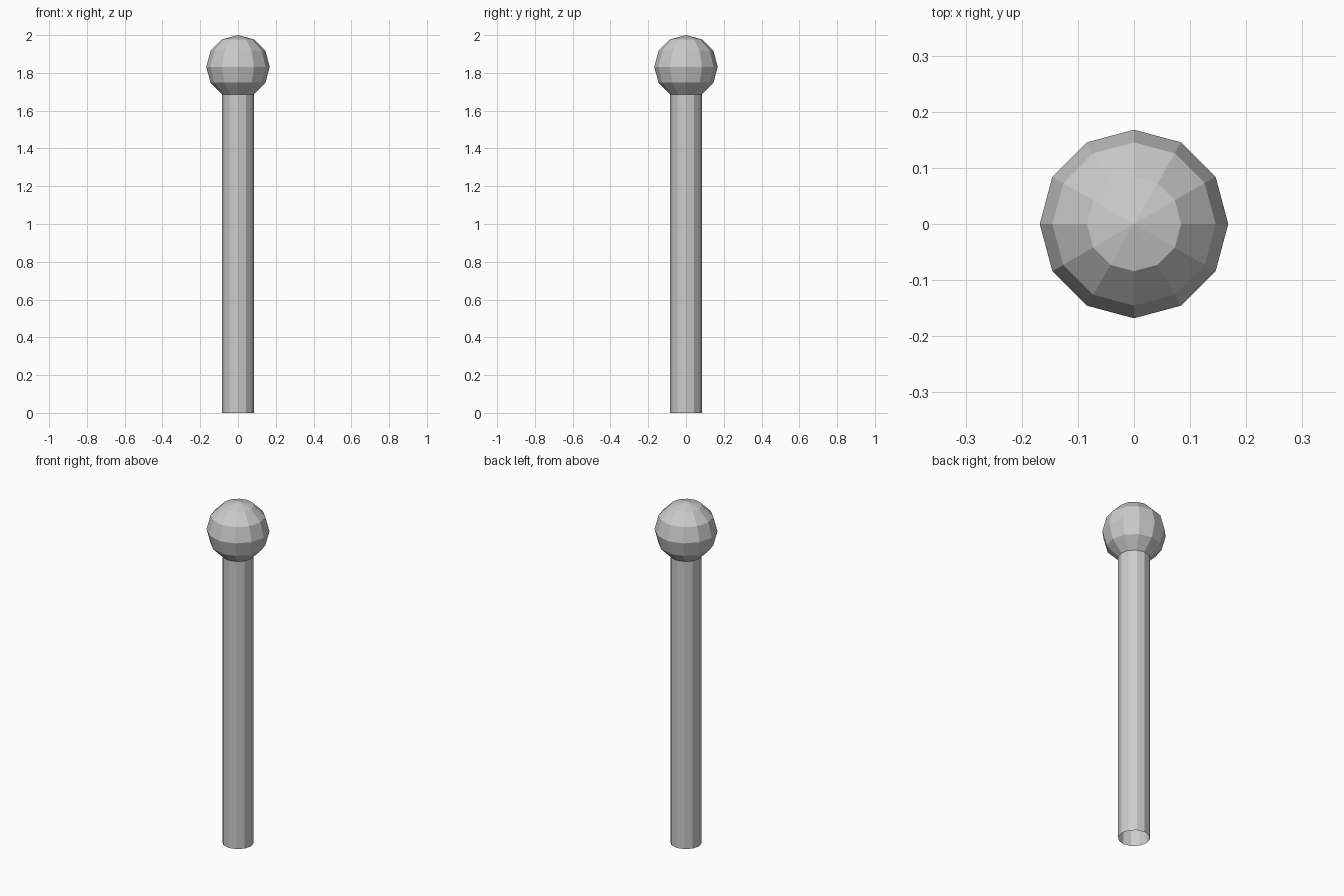
import bpy, bmesh
from math import sin, cos, pi

if "Cube" in bpy.data.objects:
    bpy.data.objects.remove(bpy.data.objects["Cube"])

SIDES = 12
R = 0.168            # ball radius
CENTRE = 2.0 - R     # ball centre height


def lathe(name, profile):
    """Revolve (radius, z) points around z; radius 0 closes to a point."""
    bm = bmesh.new()
    verts = [bm.verts.new((r, 0, z)) for r, z in profile]
    edges = [bm.edges.new(pair) for pair in zip(verts, verts[1:])]
    bmesh.ops.spin(bm, geom=verts + edges, axis=(0, 0, 1), cent=(0, 0, 0),
                   steps=SIDES, angle=2 * pi)
    bmesh.ops.remove_doubles(bm, verts=bm.verts, dist=1e-4)
    bmesh.ops.recalc_face_normals(bm, faces=bm.faces)
    # open surfaces: make sure the normals face outwards
    if sum(f.normal.x * f.calc_center_median().x +
           f.normal.y * f.calc_center_median().y for f in bm.faces) < 0:
        bmesh.ops.reverse_faces(bm, faces=bm.faces)
    mesh = bpy.data.meshes.new(name)
    bm.to_mesh(mesh)
    bm.free()
    obj = bpy.data.objects.new(name, mesh)
    bpy.context.collection.objects.link(obj)
    return obj


# Ball: 30 degree rings, open underneath where it meets the shaft
ball = [(R * sin(i * pi / 6), CENTRE + R * cos(i * pi / 6)) for i in range(6)]
lathe("ball_top", ball)

# Shaft: hollow tube with an open foot, joining the lowest ball ring
neck_radius, neck_z = ball[-1]
lathe("shaft", [(neck_radius, 0), (neck_radius, neck_z)])
